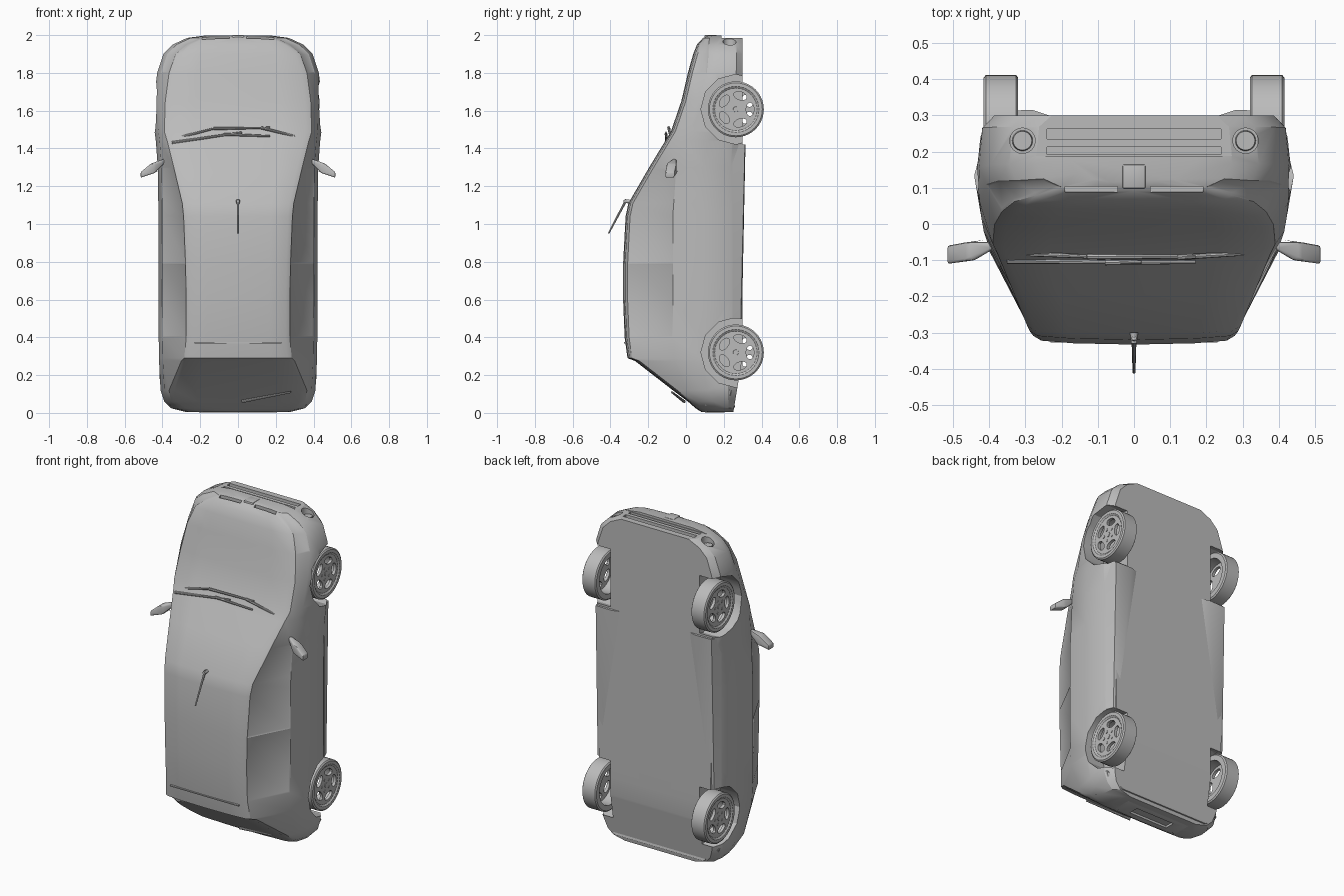
import bpy, bmesh, math
from itertools import product
from mathutils import Vector, Matrix

default_cube = bpy.data.objects.get("Cube")
if default_cube:
    bpy.data.objects.remove(default_cube, do_unlink=True)

paint = bpy.data.materials.new("plain grey")
paint.use_nodes = True
GREY = (0.5, 0.5, 0.5, 1)
paint.diffuse_color = GREY
paint.node_tree.nodes["Principled BSDF"].inputs["Base Color"].default_value = GREY


def finish(name, bm):
    """Turn a bmesh into a named, painted object with sharp creases."""
    bmesh.ops.recalc_face_normals(bm, faces=bm.faces)
    mesh = bpy.data.meshes.new(name)
    bm.to_mesh(mesh)
    bm.free()
    mesh.materials.append(paint)
    obj = bpy.data.objects.new(name, mesh)
    bpy.context.collection.objects.link(obj)
    smooth(obj)
    return obj


def smooth(obj):
    bpy.ops.object.select_all(action="DESELECT")
    obj.select_set(True)
    bpy.context.view_layer.objects.active = obj
    bpy.ops.object.shade_smooth_by_angle(angle=math.radians(30))


def loft(rings, caps=True, wrap=False):
    """Skin closed rings; returns the bmesh and its faces by (ring, strip)."""
    bm = bmesh.new()
    rows = [[bm.verts.new(p) for p in ring] for ring in rings]
    n, grid = len(rows[0]), {}
    for i in range(len(rows) - (0 if wrap else 1)):
        a, b = rows[i], rows[(i + 1) % len(rows)]
        for j in range(n):
            k = (j + 1) % n
            grid[i, j] = bm.faces.new((a[j], a[k], b[k], b[j]))
    if caps:
        bm.faces.new(rows[0])
        bm.faces.new(rows[-1])
    return bm, grid


def hull(name, points, bevel=0):
    bm = bmesh.new()
    for p in points:
        bm.verts.new(p)
    bmesh.ops.convex_hull(bm, input=bm.verts)
    bmesh.ops.delete(bm, geom=[v for v in bm.verts if not v.link_faces], context="VERTS")
    bmesh.ops.dissolve_limit(bm, angle_limit=0.02, verts=bm.verts, edges=bm.edges)
    if bevel:
        bmesh.ops.bevel(bm, geom=list(bm.edges), offset=bevel, segments=2,
                        profile=0.5, affect="EDGES")
    return finish(name, bm)


def box(name, xs, ys, zs, bevel=0):
    return hull(name, product(xs, ys, zs), bevel)


def rod(name, start, end, radius, tip=None, sides=24):
    """Cylinder or cone between two points."""
    a, b = Vector(start), Vector(end)
    turn = (b - a).to_track_quat("Z", "Y").to_matrix().to_4x4()
    bm = bmesh.new()
    bmesh.ops.create_cone(bm, cap_ends=True, segments=sides, radius1=radius,
                          radius2=radius if tip is None else tip, depth=(b - a).length,
                          matrix=Matrix.Translation((a + b) / 2) @ turn)
    return finish(name, bm)


def cut(obj, cutters):
    """Subtract the cutters from the object and discard them."""
    bpy.context.view_layer.objects.active = obj
    for cutter in cutters:
        mod = obj.modifiers.new("cut", "BOOLEAN")
        mod.operation, mod.solver, mod.object = "DIFFERENCE", "EXACT", cutter
        bpy.ops.object.modifier_apply(modifier=mod.name)
        bpy.data.objects.remove(cutter, do_unlink=True)
    smooth(obj)


# Body stations from nose to tail: z, crown y, shoulder x, belt y, half width
stations = [
    (1.997, .115, .11, .14, .18), (1.985, .09, .2, .125, .27), (1.95, .058, .27, .12, .345),
    (1.9, .038, .33, .12, .395), (1.8, .01, .365, .11, .428), (1.65, -.025, .385, .06, .446),
    (1.49, -.08, .39, .02, .442), (1.44, -.11, .375, -.02, .435), (1.3, -.195, .34, -.05, .425),
    (1.11, -.305, .295, -.065, .422), (1.04, -.32, .288, -.07, .422), (.79, -.333, .278, -.07, .422),
    (.6, -.333, .274, -.07, .422), (.4, -.325, .274, -.07, .42), (.29, -.31, .285, -.065, .418),
    (.275, -.27, .3, -.06, .418), (.12, -.07, .365, 0, .41), (.06, .01, .355, .06, .39),
    (.025, .05, .3, .085, .355), (.006, .08, .2, .12, .28),
]
zs = [s[0] for s in stations]


def section(z, crown, shoulder, belt, wide):
    bottom = .3 - .05 * max(0, .3 - z) / .3
    drop = bottom - belt
    edge = min(.024, .34 * (belt - crown))
    bulge = .25 if z > 1.7 else .42
    half = [(0, crown), (.6 * shoulder, crown + edge * .15), (.92 * shoulder, crown + edge * .45),
            (shoulder, crown + edge), (wide - .02, belt), (wide, belt + bulge * drop),
            (wide - .01, belt + .82 * drop), (wide - .045, bottom), (.72 * wide, bottom),
            (0, bottom)]
    full = half + [(-x, y) for x, y in half[-2:0:-1]]
    return [(x, y, z) for x, y in full]


bm, grid = loft([section(*s) for s in stations])
bmesh.ops.recalc_face_normals(bm, faces=bm.faces)

# Headlights and side windows are inset in the strip between shoulder and belt
for top, low in ((1.985, 1.8), (1.3, .79), (.79, .4)):
    for strip in (3, 14):
        faces = [grid[i, strip] for i in range(zs.index(top), zs.index(low))]
        bmesh.ops.inset_region(bm, faces=faces, thickness=.008, depth=-.003,
                               use_even_offset=True)
body = finish("body", bm)

# Wheel wells, grille, set-back bumper with slots, and fog lamp pockets
AXLES, HUB_Y = (1.607, .32), .264
cutters = [box("grille_cutter", (s * .045, s * .19), (.088, .104), (1.965, 2.1)) for s in (-1, 1)]
cutters.append(box("bumper_cutter", (-.5, .5), (.188, .4), (1.984, 2.1)))
for low, high in ((.192, .213), (.235, .263)):
    cutters.append(box("slot_cutter", (-.24, .24), (low, high), (1.93, 2.1)))
cutters.append(box("plate_cutter", (-.13, .13), (.12, .18), (-.1, .015)))
for s in (-1, 1):
    cutters.append(rod("fog_cutter", (s * .308, .23, 1.93), (s * .308, .23, 2.1), .035))
    for z in AXLES:
        cutters.append(rod("well_cutter", (s * .3, HUB_Y, z), (s * .6, HUB_Y, z), .185, sides=12))
cut(body, cutters)

# Nose and tail trim
box("nose_badge_block", (-.032, .032), (.098, .165), (1.95, 2), .005)
tail = [(s * x, y, z) for s in (-1, 1) for x, y, z in
        ((.2, .1, .002), (.2, .2, .002), (.36, .1, .04), (.36, .22, .04),
         (.405, .1, .12), (.395, .24, .12), (.3, .26, .03))]
rear_bumper = hull("rear_bumper", tail)
cut(rear_bumper, [box("plate_cutter", (-.13, .13), (.12, .18), (-.1, .015))])

# Parts on both sides; each sill is a wedge that spreads under the floor at the front
for s, side in ((1, "left"), (-1, "right")):
    rod(side + "_fog_lamp", (s * .308, .23, 1.92), (s * .308, .23, 1.945), .03, .026)
    hull(side + "_sill", [(s * x, y, z) for z, x, y in (
        (1.42, .412, .245), (1.42, .39, .312), (1.42, .28, .315), (1.42, .22, .295),
        (.5, .412, .245), (.5, .392, .29), (.5, .37, .296), (.5, .36, .26))])
    hull(side + "_mirror", [(s * x, y, z) for xs, ys, hs in (
        ((.39,), (-.07, -.05), (1.32, 1.345)), ((.44, .46), (-.1, -.05), (1.27, 1.32)),
        ((.515,), (-.11, -.06), (1.245, 1.275))) for x, y, z in product(xs, ys, hs)], .006)

# Wipers, aerial and tailgate seam
for a, b in (((-.34, -.08, 1.45), (-.13, -.09, 1.505)), ((-.13, -.09, 1.505), (.17, -.09, 1.51)),
             ((-.35, -.102, 1.43), (.02, -.106, 1.485)), ((-.08, -.106, 1.475), (.17, -.105, 1.465)),
             ((.12, -.092, 1.51), (.34, -.08, 1.455))):
    rod("front_wiper", a, b, .008, .005, sides=8)
rod("rear_wiper", (.02, -.01, .06), (.28, -.075, .11), .008, .005, sides=8)
rod("aerial_base", (0, -.3, 1.12), (0, -.33, 1.12), .011, .008, sides=12)
rod("aerial", (0, -.315, 1.13), (0, -.41, .95), .007, .004, sides=8)
box("tailgate_seam", (-.23, .23), (-.327, -.315), (.368, .374))


# Wheels: open tyre ring, rim disc with five oval windows, hub and nuts
def turned(angle, radius, x):
    return (x, radius * math.cos(angle), radius * math.sin(angle))


tyre_profile = [(0, .11), (0, .14), (.006, .148), (.089, .148), (.095, .14),
                (.095, .122), (.088, .112)]
SIDES = 40
rings = [[turned(math.tau * i / SIDES, r, x) for x, r in tyre_profile] for i in range(SIDES)]
tyre = finish("tyre", loft(rings, caps=False, wrap=True)[0])
rim = rod("rim", (.07, 0, 0), (.088, 0, 0), .113, sides=SIDES)
holes = []
for i in range(5):
    hole = rod("rim_cutter", (-.1, 0, 0), (.2, 0, 0), 1, sides=16)
    hole.data.transform(Matrix.Rotation(math.tau * i / 5, 4, "X")
                        @ Matrix.Translation((0, .075, 0)) @ Matrix.Diagonal((1, .021, .036, 1)))
    holes.append(hole)
cut(rim, holes)
parts = [tyre, rim, rod("hub", (.07, 0, 0), (.091, 0, 0), .018, .014)]
for i in range(5):
    a = math.tau * (i + .5) / 5
    parts.append(rod("wheel_nut", turned(a, .036, .07), turned(a, .036, .091), .008, sides=8))

for s, side in ((1, "left"), (-1, "right")):
    for z, end in zip(AXLES, ("front", "rear")):
        for part in parts:
            copy = part.copy()
            copy.name = f"{end}_{side}_{part.name}"
            copy.location = (s * .32, HUB_Y, z)
            copy.rotation_euler.z = 0 if s > 0 else math.pi
            bpy.context.collection.objects.link(copy)
for part in parts:
    bpy.data.objects.remove(part, do_unlink=True)
